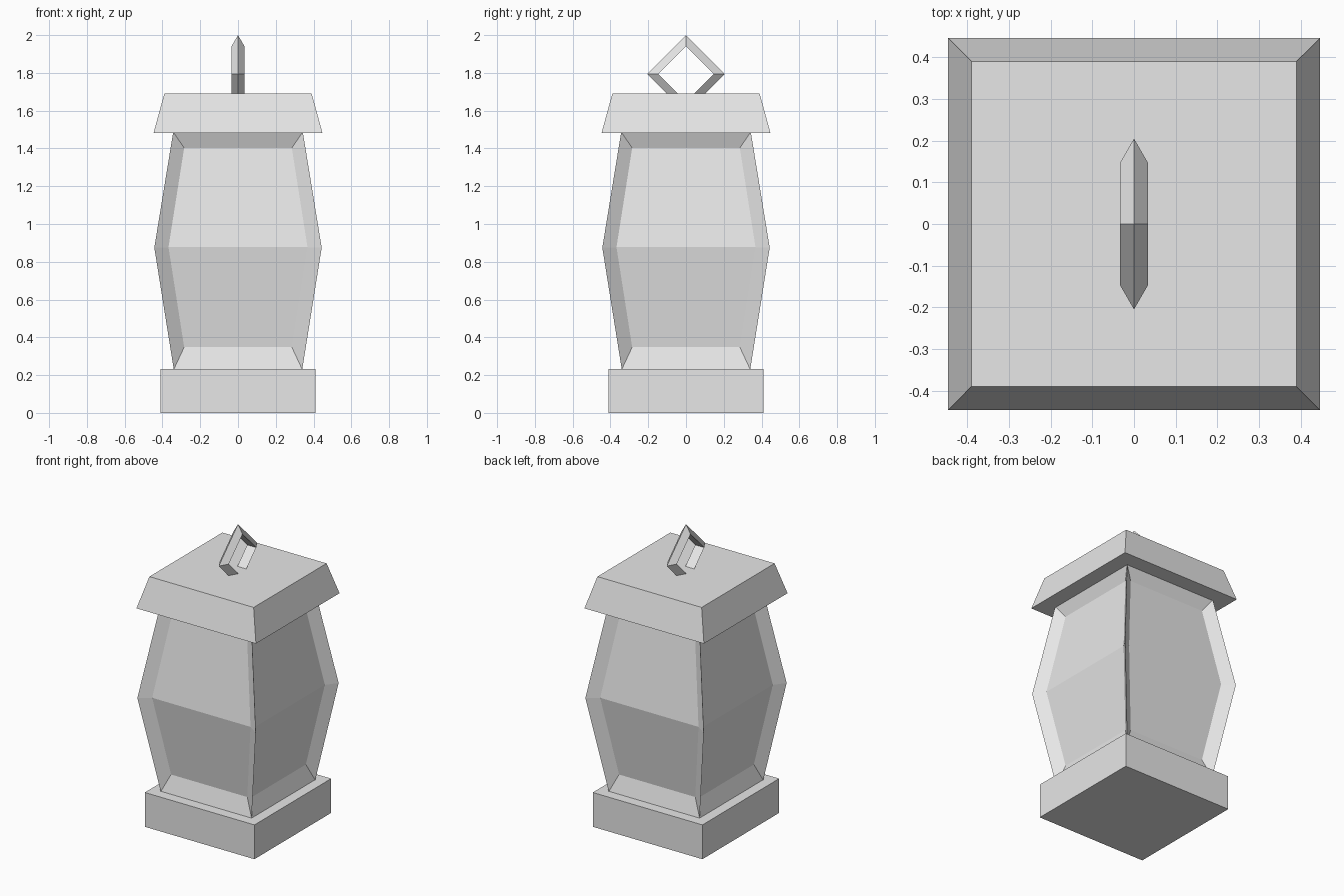
import bpy
import bmesh
from math import pi, cos, sin
from mathutils import Matrix, Vector

cube = bpy.data.objects.get("Cube")
if cube:
    bpy.data.objects.remove(cube, do_unlink=True)

grey = bpy.data.materials.new("light_grey")
grey.use_nodes = True
grey.diffuse_color = (0.8, 0.8, 0.8, 1)
grey.node_tree.nodes["Principled BSDF"].inputs["Base Color"].default_value = (0.8, 0.8, 0.8, 1)


def finish(name, bm):
    bmesh.ops.remove_doubles(bm, verts=bm.verts, dist=0.0005)
    bmesh.ops.recalc_face_normals(bm, faces=bm.faces)
    mesh = bpy.data.meshes.new(name)
    bm.to_mesh(mesh)
    bm.free()
    mesh.materials.append(grey)
    obj = bpy.data.objects.new(name, mesh)
    bpy.context.collection.objects.link(obj)


def square_block(name, z0, half0, z1, half1):
    """Closed square block that may taper towards the top."""
    bm = bmesh.new()
    bmesh.ops.create_cube(bm, size=2)
    for v in bm.verts:
        z, half = (z1, half1) if v.co.z > 0 else (z0, half0)
        v.co = (v.co.x * half, v.co.y * half, z)
    finish(name, bm)


def lantern_body():
    """Bulging square body with a recessed, creased panel on each side."""
    rim = [(0.23, 0.34), (0.875, 0.443), (1.487, 0.343)]       # z, half width
    panel = [(0.348, 0.285, 0.308), (0.877, 0.368, 0.392),
             (1.403, 0.285, 0.308)]                            # z, half width, depth
    outer = [(-h, -h, z) for z, h in rim] + [(h, -h, z) for z, h in reversed(rim)]
    inner = [(-w, -d, z) for z, w, d in panel] + [(w, -d, z) for z, w, d in reversed(panel)]
    bm = bmesh.new()
    for k in range(4):
        turn = Matrix.Rotation(k * pi / 2, 3, 'Z')
        o = [bm.verts.new(turn @ Vector(p)) for p in outer]
        i = [bm.verts.new(turn @ Vector(p)) for p in inner]
        for a in range(6):                                     # sloping frame
            b = (a + 1) % 6
            bm.faces.new((o[a], o[b], i[b], i[a]))
        bm.faces.new((i[0], i[1], i[4], i[5]))                 # lower panel
        bm.faces.new((i[1], i[2], i[3], i[4]))                 # upper panel
    bmesh.ops.remove_doubles(bm, verts=bm.verts, dist=0.0005)
    bmesh.ops.holes_fill(bm, edges=[e for e in bm.edges if e.is_boundary])
    finish("lantern_body", bm)


def hanging_ring():
    """Four-sided ring with a triangular cross-section, edge outwards."""
    centre, major, minor = 1.795, 0.166, 0.039
    bm = bmesh.new()
    rings = []
    for k in range(4):
        a = k * pi / 2
        ring = []
        for j in range(3):
            b = j * 2 * pi / 3
            r = major + minor * cos(b)
            ring.append(bm.verts.new((minor * sin(b), r * cos(a), centre + r * sin(a))))
        rings.append(ring)
    for k in range(4):
        p, q = rings[k], rings[(k + 1) % 4]
        for j in range(3):
            n = (j + 1) % 3
            bm.faces.new((p[j], p[n], q[n], q[j]))
    finish("hanging_ring", bm)


square_block("base", 0, 0.41, 0.232, 0.41)
lantern_body()
square_block("lid", 1.482, 0.447, 1.69, 0.39)
hanging_ring()
